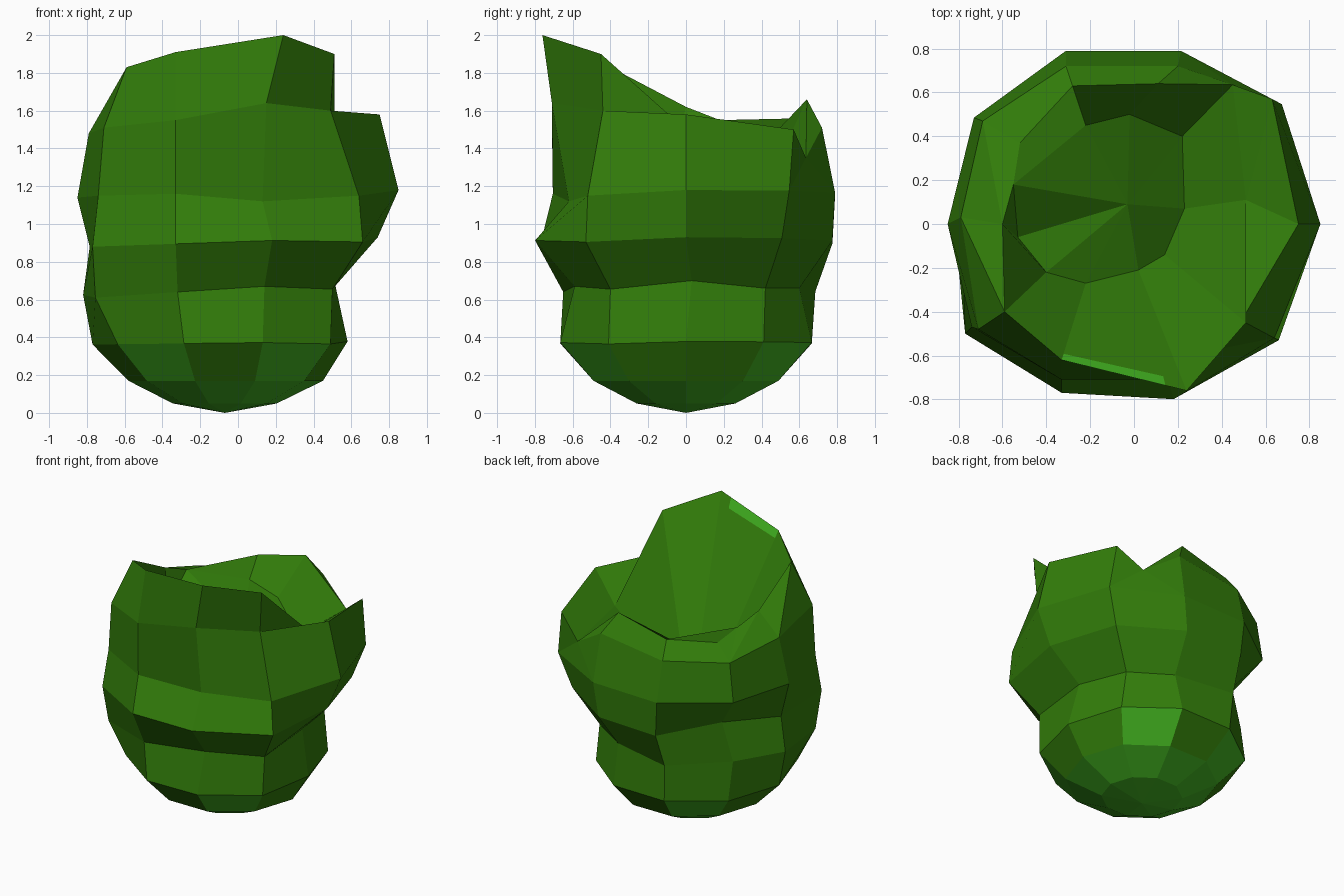
import bpy, bmesh, math
from mathutils import Vector

if "Cube" in bpy.data.objects:
    bpy.data.objects.remove(bpy.data.objects["Cube"])

SIDES = 10


def material(name, rgb):
    m = bpy.data.materials.new(name)
    m.diffuse_color = (*rgb, 1)
    m.use_nodes = True
    m.node_tree.nodes["Principled BSDF"].inputs["Base Color"].default_value = m.diffuse_color
    return m


bm = bmesh.new()


def vert(*p):
    return bm.verts.new(p)


def face(*vs, mat=0):
    f = bm.faces.new(vs)
    f.material_index = mat
    return f


def ring(z, right, left, front, back, widen=1.0, tilt=0.0, dents={}):
    """Ten-sided ring with its own radius per side; dents replace single corners."""
    out = []
    for k in range(SIDES):
        a = math.tau * k / SIDES
        c, s = math.cos(a), math.sin(a)
        x = -0.07 + c * (right if c > 0 else left)
        y = s * (back if s > 0 else front)
        if abs(s) < 0.7:
            y *= widen
        out.append(vert(*dents.get(k, (x, y, z + tilt * c))))
    return out


# Body rings from the rounded base up to the shoulder
rings = [
    ring(0.05, 0.275, 0.275, 0.275, 0.275),
    ring(0.17, 0.52, 0.51, 0.515, 0.515),
    ring(0.37, 0.65, 0.70, 0.70, 0.70, tilt=0.008, dents={9: (0.49, -0.41, 0.365)}),
    ring(0.65, 0.58, 0.75, 0.69, 0.72, tilt=0.025, dents={
        0: (0.51, 0.03, 0.70), 1: (0.42, 0.42, 0.66), 2: (0.14, 0.60, 0.66),
        4: (-0.64, 0.36, 0.64), 6: (-0.755, -0.45, 0.61), 7: (-0.32, -0.65, 0.64),
        8: (0.14, -0.59, 0.67), 9: (0.50, -0.40, 0.655)}),
    ring(0.905, 0.81, 0.715, 0.84, 0.815, 1.06, 0.025, dents={
        4: (-0.55, 0.36, 0.91), 6: (-0.77, -0.50, 0.88), 7: (-0.33, -0.77, 0.895),
        9: (0.66, -0.53, 0.905)}),
    ring(1.16, 0.92, 0.78, 0.745, 0.83, 1.12, 0.02, dents={
        4: (-0.73, 0.485, 1.15), 6: (-0.74, -0.47, 1.15), 7: (-0.33, -0.705, 1.16),
        8: (0.13, -0.62, 1.12), 9: (0.64, -0.52, 1.15)}),
]
# Uneven upper ring, just under the torn rim
upper = [vert(*p) for p in (
    (0.75, 0, 1.58), (0.63, 0.57, 1.50), (0.20, 0.72, 1.51), (-0.31, 0.72, 1.44),
    (-0.69, 0.47, 1.43), (-0.79, 0.03, 1.48), (-0.71, -0.48, 1.51),
    (-0.33, -0.71, 1.55), (0.15, -0.71, 1.64), (0.49, -0.44, 1.60))]
rings.append(upper)
notch = vert(0.45, 0.635, 1.35)

# Base fan, brighter green
pole = vert(-0.07, 0, 0)
for k in range(SIDES):
    face(pole, rings[0][(k + 1) % SIDES], rings[0][k], mat=1)

# Side walls; the base colour climbs up some faces of the third row
for r in range(len(rings) - 1):
    lo, hi = rings[r], rings[r + 1]
    for k in range(SIDES):
        n = (k + 1) % SIDES
        bright = r == 0 or (r == 1 and k in (1, 3, 6, 8))
        if hi is upper and k == 1:
            face(lo[k], lo[n], notch)
            face(lo[n], hi[n], notch)
            face(lo[k], notch, hi[k])
        else:
            face(lo[k], lo[n], hi[n], hi[k], mat=int(bright))

# Torn rim points
spike = vert(0.11, 0.64, 1.66)
back = vert(-0.28, 0.63, 1.56)
back_left = vert(-0.52, 0.37, 1.50)
left_a = vert(-0.55, 0.18, 1.55)
left_b = vert(-0.60, 0.0, 1.62)
top6 = vert(-0.59, -0.40, 1.83)
top7 = vert(-0.33, -0.62, 1.91)
top8 = vert(0.24, -0.76, 2.0)
top9 = vert(0.51, -0.45, 1.90)
u = upper

# Outer faces between upper ring and rim
face(u[2], u[3], back, spike)
face(u[3], u[4], back_left, back)
face(u[4], u[5], left_b)
face(u[4], left_b, left_a)
face(u[4], left_a, back_left)
face(u[5], u[6], top6)
face(u[5], top6, left_b)
face(u[6], u[7], top7, top6)
# split point on the tall front edge for the coloured strip
split = vert(*top7.co.lerp(top8.co, 0.83))
face(u[7], u[8], top8, split, top7)
face(u[8], u[9], top9, top8)

# Hollow inside: shelf on the right and a ten-cornered uneven floor
shelf = vert(0.51, 0.11, 1.40)
centre = vert(-0.03, 0.09, 1.30)
pit = [vert(*p) for p in (
    (0.23, 0.07, 1.12), (0.22, 0.40, 1.18), (-0.02, 0.50, 1.36), (-0.22, 0.45, 1.46))]
pit += [left_a] + [vert(*p) for p in (
    (-0.53, -0.06, 1.38), (-0.40, -0.22, 1.36), (-0.22, -0.27, 1.28),
    (0.02, -0.21, 1.20), (0.14, -0.14, 1.10))]
for k in range(SIDES):
    face(pit[k], pit[(k + 1) % SIDES], centre)

# Inner walls
in7 = vert(*top7.co.lerp(pit[7].co, 0.08))
in8 = vert(*split.co.lerp(pit[8].co, 0.08))
face(u[9], u[0], shelf)
face(u[0], u[1], shelf)
face(u[1], notch, shelf)
face(top9, u[9], shelf)
face(shelf, notch, pit[1], pit[0])
face(notch, u[2], spike)
face(notch, spike, pit[2], pit[1])
face(spike, back, pit[3], pit[2])
face(back, back_left, left_a, pit[3])
face(left_a, left_b, pit[5])
face(left_b, top6, pit[6], pit[5])
face(top6, top7, in7, pit[7], pit[6])
face(in7, in8, pit[8], pit[7])
face(split, top8, pit[8], in8)
face(top8, top9, pit[9], pit[8])
face(top9, shelf, pit[0], pit[9])

# Bright strip along the inside of the tall edge
face(top7, split, in8, in7, mat=1)

bmesh.ops.recalc_face_normals(bm, faces=bm.faces)
mesh = bpy.data.meshes.new("hollow_pod")
bm.to_mesh(mesh)
bm.free()
mesh.materials.append(material("leaf green", (0.032, 0.205, 0.003)))
mesh.materials.append(material("bright green", (0.052, 0.43, 0.014)))
pod = bpy.data.objects.new("hollow_pod", mesh)
bpy.context.collection.objects.link(pod)
